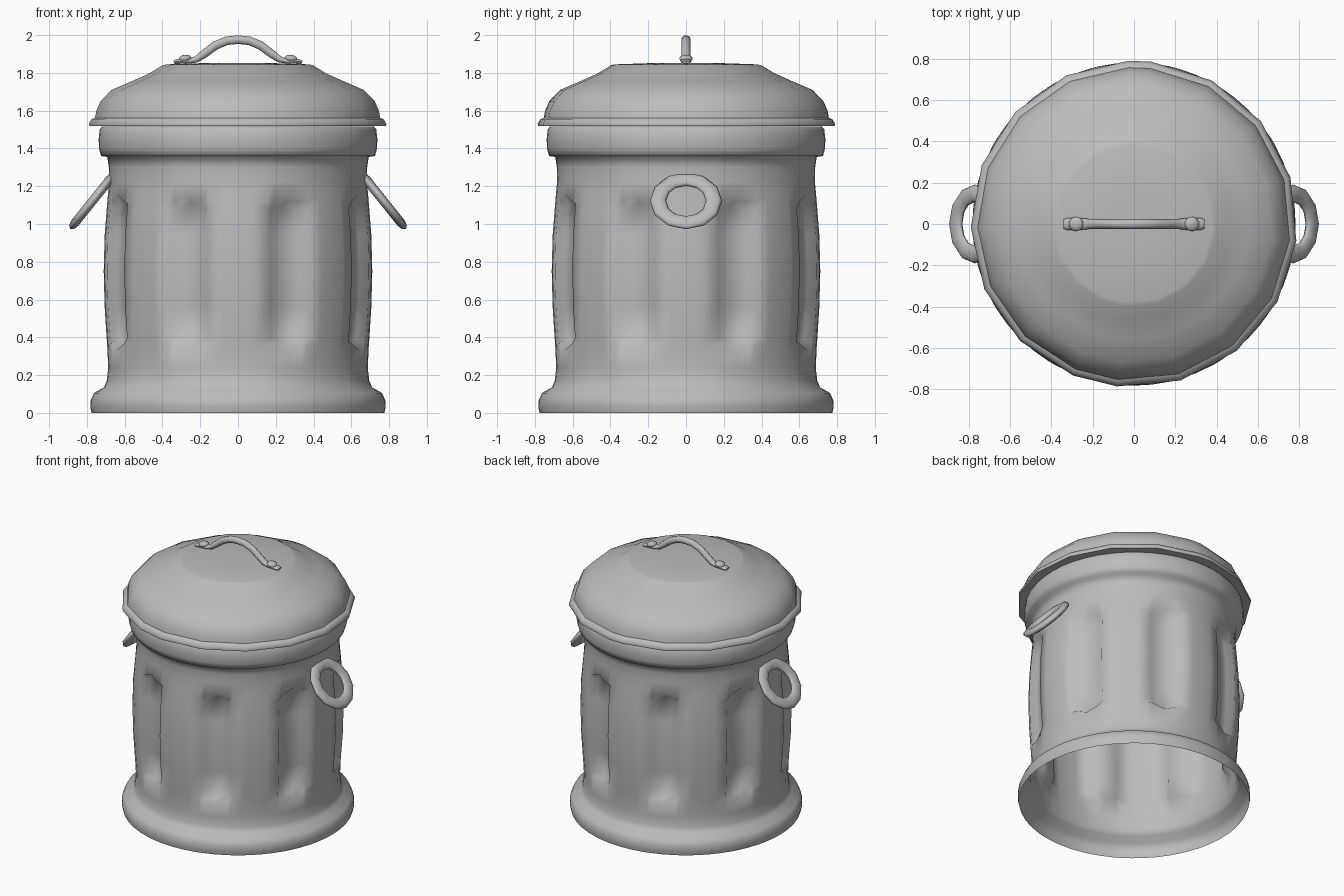
import bpy, bmesh
from math import radians, sin, cos, pi

cube = bpy.data.objects.get("Cube")
if cube:
    bpy.data.objects.remove(cube, do_unlink=True)

metal = bpy.data.materials.new("galvanised_grey")
metal.use_nodes = True
GREY = (0.5, 0.5, 0.5, 1)
metal.diffuse_color = GREY
metal.node_tree.nodes["Principled BSDF"].inputs["Base Color"].default_value = GREY


def finish(obj, angle):
    """Material and smooth shading for one part."""
    obj.data.materials.clear()
    obj.data.materials.append(metal)
    bpy.ops.object.select_all(action='DESELECT')
    obj.select_set(True)
    bpy.context.view_layer.objects.active = obj
    bpy.ops.object.shade_smooth_by_angle(angle=radians(angle))


def skin(name, rings, angle, cap_start=False, cap_end=False):
    """Join closed rings of points into one surface."""
    bm = bmesh.new()
    loops = [[bm.verts.new(p) for p in ring] for ring in rings]
    for a, b in zip(loops, loops[1:]):
        for i in range(len(a)):
            j = (i + 1) % len(a)
            bm.faces.new((a[i], a[j], b[j], b[i]))
    if cap_start:
        bm.faces.new(loops[0][::-1])
    if cap_end:
        bm.faces.new(loops[-1])
    mesh = bpy.data.meshes.new(name)
    bm.to_mesh(mesh)
    bm.free()
    obj = bpy.data.objects.new(name, mesh)
    bpy.context.collection.objects.link(obj)
    finish(obj, angle)


# Body: open shell with a flared foot, a slight belly, a collar and eight recessed panels
OFFSETS = (-22.5, -16, -9.7, -7, 0, 7, 9.7, 16)
DEPTH = 0.045
body_profile = [
    (0.775, 0), (0.782, 0.03), (0.78, 0.065), (0.763, 0.105), (0.71, 0.135),
    (0.695, 0.17), (0.687, 0.24), (0.692, 0.345), (0.694, 0.375), (0.706, 0.56),
    (0.711, 0.75), (0.706, 0.94), (0.693, 1.105), (0.69, 1.14), (0.682, 1.23),
    (0.684, 1.3), (0.692, 1.355), (0.725, 1.36), (0.736, 1.4), (0.738, 1.45),
    (0.732, 1.5), (0.72, 1.517), (0.69, 1.517)]
rings = []
for r, z in body_profile:
    ring = []
    for sector in range(8):
        for off in OFFSETS:
            in_panel = 0.36 < z < 1.12 and abs(off) < 8
            radius = r - DEPTH if in_panel else r
            height = z
            # panel ends come to a shallow point, with clipped corners
            if 0.34 < z < 0.38 or 1.1 < z < 1.15:
                end = 1 if z > 0.7 else -1
                height += end * (0.012 if off == 0 else -0.022 if 6 < abs(off) < 10 else 0)
            a = radians(22.5 + 45 * sector + off)
            ring.append((radius * cos(a), radius * sin(a), height))
    rings.append(ring)
skin("can_body", rings, 75)

# Lid: faceted dome with a rolled rim, sides slightly uneven
lid_angles = [-96 + 22.5 * k for k in range(9)] + [92 + 22.3 * k for k in range(8)]
lid_profile = [
    (0.70, 1.52), (0.787, 1.518), (0.79, 1.53), (0.775, 1.555), (0.757, 1.562),
    (0.75, 1.6), (0.728, 1.65), (0.67, 1.71), (0.56, 1.757), (0.47, 1.797),
    (0.40, 1.84), (0.38, 1.845), (0.15, 1.853)]
skin("lid", [[(r * cos(radians(a)), r * sin(radians(a)), z) for a in lid_angles]
             for r, z in lid_profile], 50, cap_end=True)

# Lid handle: arched bar flattened into feet; each station is x, z, half width, half height
half = [(0.34, 1.856, 0.022, 0.008), (0.325, 1.86, 0.028, 0.013), (0.25, 1.864, 0.028, 0.014),
        (0.22, 1.872, 0.025, 0.018), (0.18, 1.9, 0.023, 0.023), (0.12, 1.945, 0.023, 0.024),
        (0.06, 1.97, 0.024, 0.024)]
stations = [(-x, z, w, h) for x, z, w, h in half] + [(0, 1.976, 0.025, 0.024)] + half[::-1]
rings = []
for i, (x, z, w, h) in enumerate(stations):
    x0, z0 = stations[max(i - 1, 0)][:2]
    x1, z1 = stations[min(i + 1, len(stations) - 1)][:2]
    length = ((x1 - x0) ** 2 + (z1 - z0) ** 2) ** 0.5
    tx, tz = (x1 - x0) / length, (z1 - z0) / length
    ring = []
    for k in range(10):
        a = k * pi / 5
        ring.append((x - tz * h * sin(a), w * cos(a), z + tx * h * sin(a)))
    rings.append(ring)
skin("lid_handle", rings, 60, cap_start=True, cap_end=True)

for side, name in ((1, "left"), (-1, "right")):
    # Rivet holding each foot of the lid handle
    bpy.ops.mesh.primitive_uv_sphere_add(segments=10, ring_count=6, radius=1,
                                         location=(side * 0.28, 0, 1.876),
                                         rotation=(0, side * radians(8), 0))
    rivet = bpy.context.object
    rivet.name = name + "_rivet"
    rivet.scale = (0.036, 0.036, 0.02)
    finish(rivet, 60)

    # Ring handle leaning out from the side of the body
    bpy.ops.mesh.primitive_torus_add(major_segments=12, minor_segments=8,
                                     major_radius=0.148, minor_radius=0.043,
                                     location=(side * 0.77, 0, 1.122),
                                     rotation=(0, radians(51.3), 0 if side > 0 else pi))
    ring_handle = bpy.context.object
    ring_handle.name = name + "_ring_handle"
    ring_handle.scale = (1, 1, 0.55)
    finish(ring_handle, 60)
